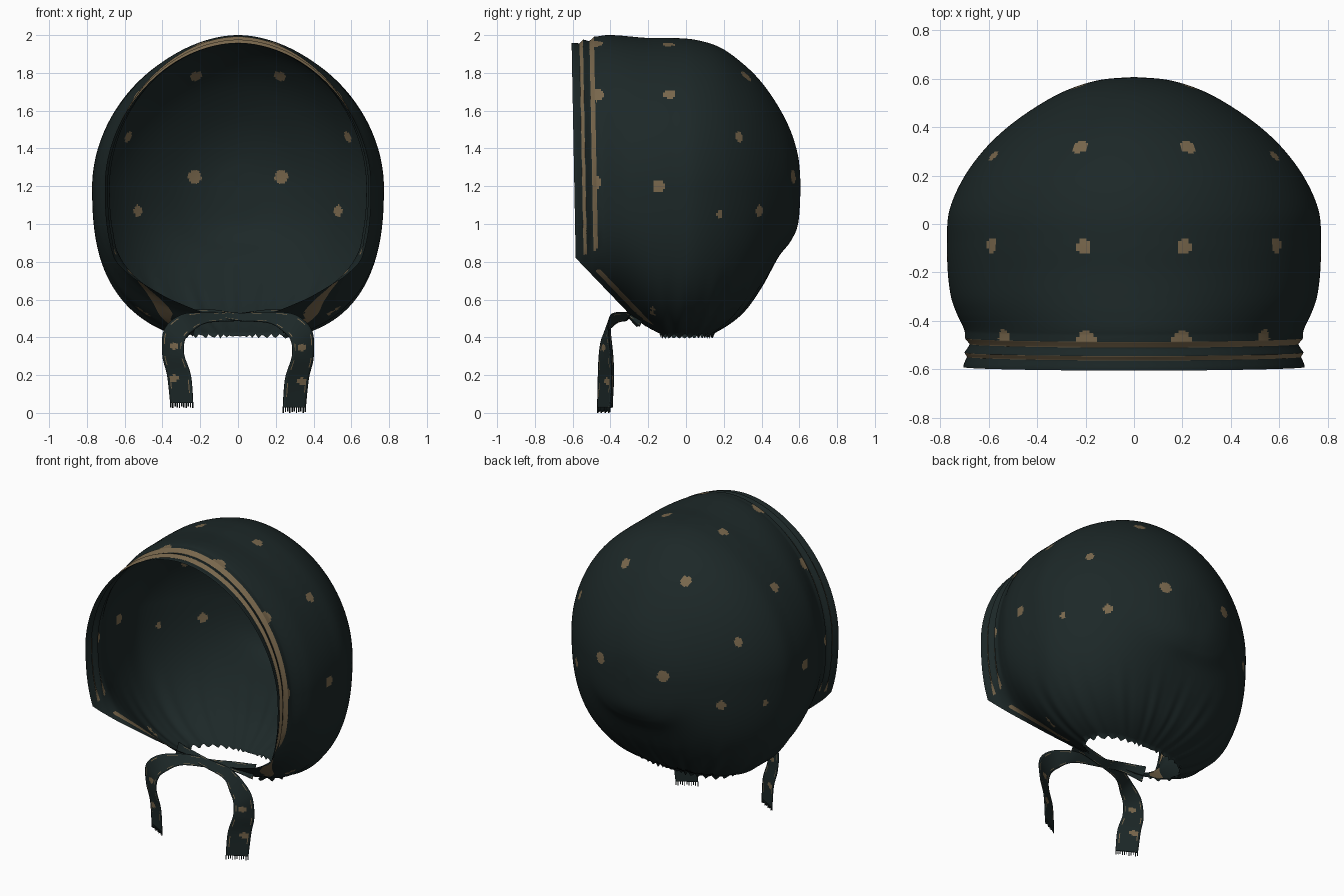
import bpy, bmesh, math
from mathutils import Vector

cube = bpy.data.objects.get("Cube")
if cube:
    bpy.data.objects.remove(cube, do_unlink=True)


def make_material(name, rgb):
    mat = bpy.data.materials.new(name)
    mat.use_nodes = True
    mat.diffuse_color = (*rgb, 1)
    bsdf = mat.node_tree.nodes["Principled BSDF"]
    bsdf.inputs["Base Color"].default_value = (*rgb, 1)
    bsdf.inputs["Roughness"].default_value = 0.9
    return mat


CLOTH = make_material("dark teal cloth", (0.0118, 0.0208, 0.0208))
TAN = make_material("tan print", (0.19, 0.136, 0.073))


def spline(rows, steps):
    """Smooth curve through rows of numbers."""
    rows = [Vector(r) for r in rows]
    out = []
    for i in range(len(rows) - 1):
        a, b = rows[max(i - 1, 0)], rows[i]
        c, d = rows[i + 1], rows[min(i + 2, len(rows) - 1)]
        for k in range(steps):
            t = k / steps
            out.append(0.5 * (2 * b + (c - a) * t + (2 * a - 5 * b + 4 * c - d) * t ** 2
                              + (3 * b - a - 3 * c + d) * t ** 3))
    return out + [rows[-1]]


def finish(bm, name):
    mesh = bpy.data.meshes.new(name)
    for f in bm.faces:
        f.smooth = True
    bm.to_mesh(mesh)
    bm.free()
    mesh.materials.append(CLOTH)
    mesh.materials.append(TAN)
    obj = bpy.data.objects.new(name, mesh)
    bpy.context.collection.objects.link(obj)
    return obj


# Bonnet sections from face opening to back: y, half width, top z, bottom z
SECTIONS = [
    (-.62, .710, 1.955, .43), (-.56, .70, 1.965, .455), (-.50, .687, 1.98, .51),
    (-.44, .70, 1.998, .565), (-.37, .732, 1.999, .56), (-.30, .756, 1.993, .52),
    (-.20, .769, 1.985, .44), (-.08, .772, 1.985, .385), (.05, .764, 1.975, .385),
    (.18, .71, 1.935, .44), (.30, .625, 1.85, .53), (.40, .522, 1.75, .665),
    (.49, .395, 1.62, .825), (.555, .272, 1.49, .91), (.595, .14, 1.35, 1.01),
    (.607, 0, 1.2, 1.2)]
MID = 1.2
AROUND = 320


def fold(p):
    """Gathers that fan out from the neck."""
    fade = min(max((0.85 - p.z) / 0.42, 0), 1) ** 2 * min(max((p.y + 0.3) / 0.2, 0), 1)
    az = math.atan2(p.x, p.y + 0.05)
    wave = math.sin(26 * az) + 0.5 * math.sin(41 * az + 1)
    k = 1 + 0.018 * fade * wave
    return Vector((p.x * k, (p.y + 0.05) * k - 0.05, p.z))


bm = bmesh.new()
rings = []
for y, w, top, bottom in spline(SECTIONS, 12):
    ring = []
    for j in range(AROUND):
        a = 2 * math.pi * j / AROUND
        c, s = math.cos(a), math.sin(a)
        e, h = (1.9, top - MID) if s > 0 else (2.6, MID - bottom)
        r = ((abs(c) / max(w, 1e-5)) ** e + (abs(s) / max(h, 1e-5)) ** e) ** (-1 / e)
        ring.append(bm.verts.new(fold(Vector((r * c, y, MID + r * s)))))
    rings.append(ring)
for r, q in zip(rings, rings[1:]):
    for j in range(AROUND):
        n = (j + 1) % AROUND
        bm.faces.new((r[j], r[n], q[n], q[j]))
bmesh.ops.remove_doubles(bm, verts=bm.verts, dist=0.0004)


def cut(point, normal, clear):
    bmesh.ops.bisect_plane(bm, geom=bm.verts[:] + bm.edges[:] + bm.faces[:], dist=1e-5,
                           plane_co=point, plane_no=normal, clear_inner=clear)


# Face opening: an upright plane and a slanted one down to the neck
CORNER = Vector((0, -.584, .82))
UPRIGHT = Vector((0, 1, .019)).normalized()
SLANT = Vector((0, .72, .69)).normalized()
STRIPES = [(.042, .060), (.095, .119)]
CHIN_PATCH = (.028, .052)
for n, bands in ((UPRIGHT, STRIPES), (SLANT, [CHIN_PATCH])):
    cut(CORNER, n, True)
    for d in sum(bands, ()):
        cut(CORNER + n * d, n, False)
# Neck hole with a frilled edge
cut(Vector((0, 0, .418)), Vector((0, 0, 1)), True)
for v in bm.verts:
    if v.co.z < .419:
        v.co.z -= .012 * (1 + math.sin(38 * math.atan2(v.co.x, v.co.y + .05)))
centres = [(f, f.calc_center_median()) for f in bm.faces]
bmesh.ops.delete(bm, context="FACES", geom=[
    f for f, p in centres
    if p.z < .6 and p.y < 0 and (p.x / .25) ** 2 + ((p.y + .08) / .27) ** 2 < 1])

# Printed stripes and spots, the same on both sides: position and radius
CENTRE = Vector((0, 0, MID))
SPOTS = [(.225, .325, 1.79, .034), (.60, .29, 1.47, .030), (.60, -.09, 1.70, .032),
         (.212, -.095, 1.97, .032), (.23, .57, 1.25, .037), (.53, .39, 1.07, .030),
         (.77, -.145, 1.2, .031), (.72, .18, 1.05, .019), (.20, -.495, 1.97, .042),
         (.555, -.495, 1.70, .042), (.69, -.495, 1.22, .042),
         (.50, -.185, .50, .018), (.53, -.18, .54, .018)]
RAYS = []
for *pos, radius in SPOTS:
    ray = Vector(pos) - CENTRE
    RAYS.append((ray.normalized(), math.cos(radius / ray.length)))
for f in bm.faces:
    p = f.calc_center_median()
    p.x = abs(p.x)
    up, slant = (p - CORNER).dot(UPRIGHT), (p - CORNER).dot(SLANT)
    if up < slant:
        printed = any(lo < up < hi for lo, hi in STRIPES)
    else:
        # Below the corner only a short patch near the edge is printed
        printed = CHIN_PATCH[0] < slant < CHIN_PATCH[1] and .35 < p.x < .58
    ray = (p - CENTRE).normalized()
    spotted = up > STRIPES[1][0] and any(ray.dot(s) > c for s, c in RAYS)
    f.material_index = int(printed or spotted)

# Hem tucks: each stripe lies on a small step that faces forward
TUCK, REACH = .016, .03
for v in bm.verts:
    up, slant = (v.co - CORNER).dot(UPRIGHT), (v.co - CORNER).dot(SLANT)
    shift = 0
    for lo, hi in STRIPES:
        if up < lo:
            shift -= TUCK / 2 * max(0, 1 - (lo - up) / REACH)
        elif up > hi:
            shift += TUCK / 2 * max(0, 1 - (up - hi) / REACH)
        else:
            shift += TUCK * ((up - lo) / (hi - lo) - .5)
    out = Vector((v.co.x, 0, v.co.z - MID))
    if out.length > .1:
        v.co += out.normalized() * shift * min(max((slant - up) / .06, 0), 1)
bmesh.ops.recalc_face_normals(bm, faces=bm.faces)
finish(bm, "bonnet_shell")

# Tie ribbons: centre point, then half-width vector
TIE = [
    (-.28, -.24, .50, 0, .02, .045), (-.15, -.29, .525, 0, .02, .022),
    (0, -.31, .508, 0, .02, .020), (.16, -.35, .505, 0, .025, .028),
    (.27, -.41, .475, .03, .015, .045), (.335, -.43, .41, .055, .018, .028),
    (.343, -.43, .30, .057, .03, 0), (.312, -.43, .18, .062, .035, 0),
    (.298, -.435, .028, .06, .033, 0)]
TIE_SPOTS = [Vector((.335, -.43, .345)), Vector((.335, -.42, .165))]


def make_tie(name, side, length, shift):
    def place(p):
        return Vector((p.x * side, p.y + shift, .5 - (.5 - p.z) * length))

    columns = [-1, -.8, -.72, -.5, -.25, 0, .25, .5, .72, .8, 1]
    bm = bmesh.new()
    path = spline(TIE, 14)
    grid = []
    for row in path:
        p, w = Vector(row[:3]), Vector(row[3:])
        grid.append([bm.verts.new(p + w * c) for c in columns])
    for i, (r, q) in enumerate(zip(grid, grid[1:])):
        for j in range(len(columns) - 1):
            f = bm.faces.new((r[j], r[j + 1], q[j + 1], q[j]))
            dash = j in (1, 8) and (i + 4 * j) % 13 < 6
            p = f.calc_center_median()
            f.material_index = int(dash or any((p - s).length < .021 for s in TIE_SPOTS))
    # Frayed threads at the loose end
    p, w = Vector(path[-1][:3]), Vector(path[-1][3:])
    for k in range(11):
        a = p + w * (-.97 + .194 * k)
        drop = Vector((0, 0, -.028 + .004 * (k % 3)))
        h = w * .035
        bm.faces.new([bm.verts.new(v) for v in (a - h, a + h, a + h + drop, a - h + drop)])
    for v in bm.verts:
        v.co = place(v.co)
    bmesh.ops.recalc_face_normals(bm, faces=bm.faces)
    obj = finish(bm, name)
    mod = obj.modifiers.new("thickness", "SOLIDIFY")
    mod.thickness = .006
    mod.offset = 0


make_tie("left_tie", 1, 1.0, 0)
make_tie("right_tie", -1, .95, .012)
